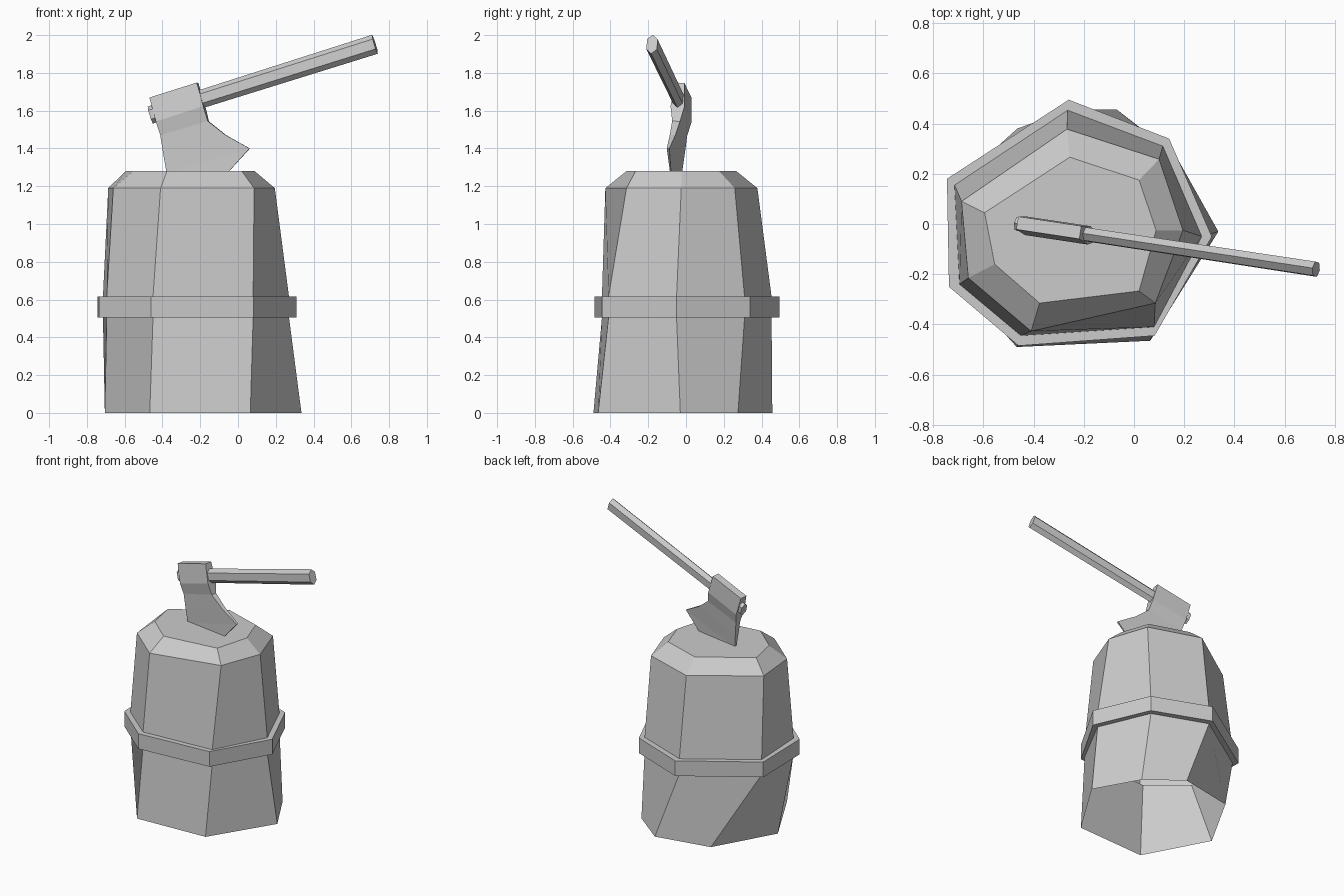
import bpy, bmesh
from mathutils import Vector

if "Cube" in bpy.data.objects:
    bpy.data.objects.remove(bpy.data.objects["Cube"])


def loft(name, rings, cap_start=True, cap_end=True):
    """Skin a stack of equal-sized closed rings with flat quads."""
    bm = bmesh.new()
    vs = [[bm.verts.new(p) for p in ring] for ring in rings]
    n = len(rings[0])
    for a, b in zip(vs, vs[1:]):
        for i in range(n):
            j = (i + 1) % n
            bm.faces.new((a[i], a[j], b[j], b[i]))
    if cap_start:
        bm.faces.new(vs[0][::-1])
    if cap_end:
        bm.faces.new(vs[-1])
    bmesh.ops.recalc_face_normals(bm, faces=bm.faces)
    me = bpy.data.meshes.new(name)
    bm.to_mesh(me)
    bm.free()
    ob = bpy.data.objects.new(name, me)
    bpy.context.collection.objects.link(ob)
    return ob


def at(z, pts):
    return [(x, y, z) for x, y in pts]


# Chopping block: uneven seven-sided stump, open underneath, with a raised band
base = [(-.07, .457), (.165, .275), (.336, -.03), (.065, -.465),
        (-.467, -.49), (-.705, -.045), (-.465, .38)]
waist = [(-.264, .453), (.115, .31), (.27, -.05), (.08, -.41),
         (-.45, -.445), (-.695, -.24), (-.715, .155)]
band = [(-.26, .495), (.14, .34), (.31, -.05), (.082, -.445),
        (-.46, -.485), (-.737, -.25), (-.745, .18)]
shoulder = [(-.267, .378), (.1, .258), (.195, -.025), (.085, -.315),
            (-.41, -.427), (-.66, -.215), (-.687, .09)]
top = [(-.256, .266), (.02, .175), (.088, -.025), (.02, -.267),
       (-.376, -.315), (-.555, -.16), (-.595, .045)]
loft("chopping_block",
     [at(0, base), at(.505, waist), at(.505, band), at(.615, band),
      at(.615, waist), at(1.19, shoulder), at(1.28, top)],
     cap_start=False)

# Axe frame: d runs along the handle, u up through the head, s across it
origin = Vector((-.2, -.04, 1.66))
d = Vector((1.19, -.18, .375)).normalized()
u = Vector((-.285, .09, .95))
u = (u - d * u.dot(d)).normalized()
s = d.cross(u)


def axe(a, b, c):
    return origin + d * a + u * b + s * c


# Handle: tall hexagonal bar, slightly thicker at the butt
hexagon = [(.05, 0), (.026, .027), (-.026, .027),
           (-.05, 0), (-.026, -.027), (.026, -.027)]
loft("axe_handle", [[axe(a, b * k, c * k) for b, c in hexagon]
                    for a, k in ((-.28, .95), (.98, 1.05))])

# Head and blade: (heel along, heel up, toe along, toe up, half thickness)
sections = [
    (-.254, .088, .012, .088, .026),
    (-.256, -.045, .01, -.043, .037),
    (-.257, -.12, .008, -.124, .021),
    (-.271, -.215, .076, -.222, .015),
    (-.285, -.32, .178, -.328, .007),
    (-.30, -.47, .038, -.41, .003),
]
loft("axe_head", [[axe(a0, b0, h), axe(a1, b1, h),
                   axe(a1, b1, -h), axe(a0, b0, -h)]
                  for a0, b0, a1, b1, h in sections])
